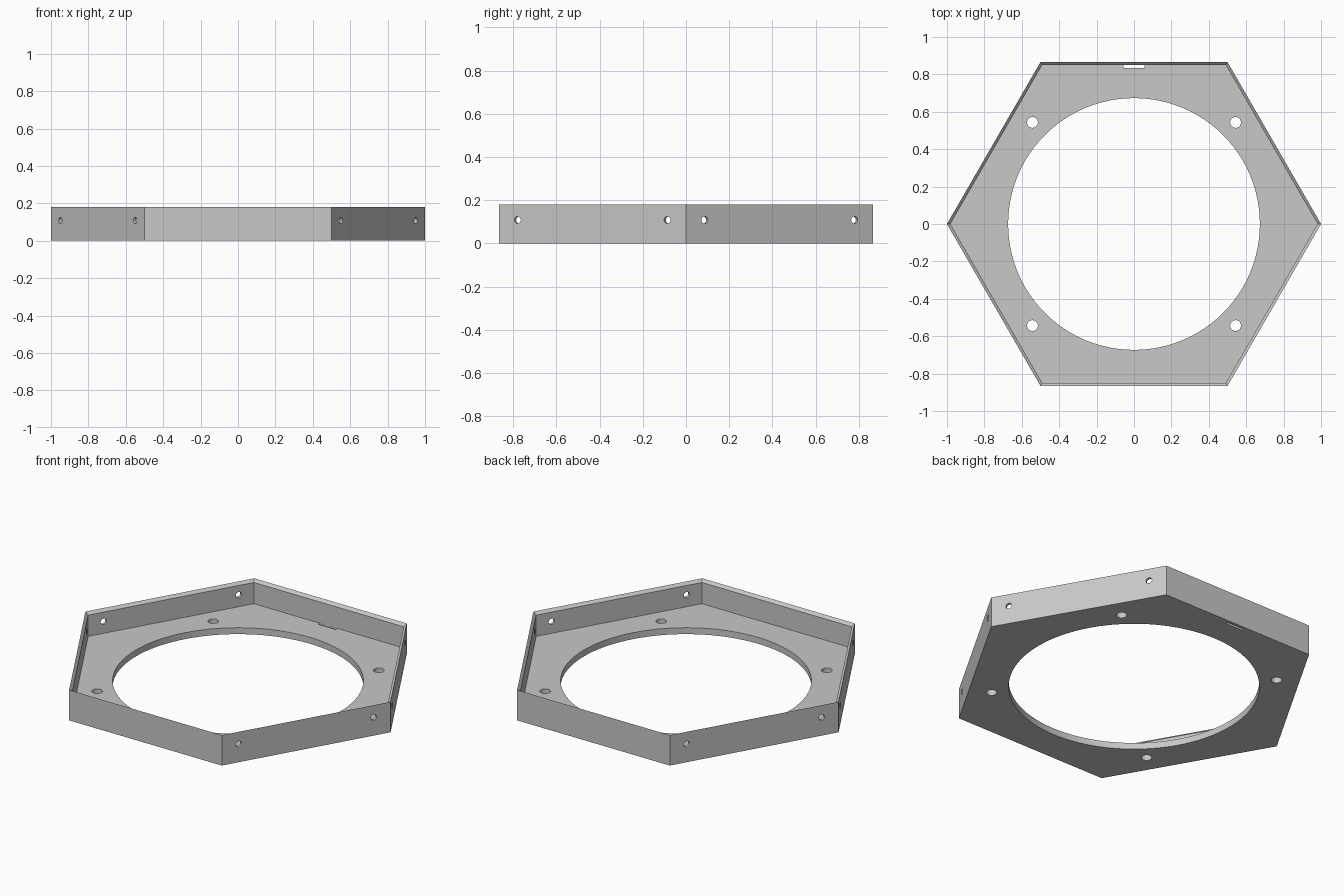
import bpy, bmesh, math
from mathutils import Vector, Matrix

default = bpy.data.objects.get("Cube")
if default:
    bpy.data.objects.remove(default, do_unlink=True)

HEIGHT, FLOOR, WALL = 0.18, 0.038, 0.016
INNER = 1 - WALL / math.cos(math.pi / 6)

grey = bpy.data.materials.new("plain_grey")
grey.use_nodes = True
grey.diffuse_color = (0.58, 0.58, 0.58, 1)
grey.node_tree.nodes["Principled BSDF"].inputs["Base Color"].default_value = grey.diffuse_color


def make_object(name, bm):
    bmesh.ops.recalc_face_normals(bm, faces=bm.faces)
    mesh = bpy.data.meshes.new(name)
    bm.to_mesh(mesh)
    bm.free()
    mesh.materials.append(grey)
    obj = bpy.data.objects.new(name, mesh)
    bpy.context.collection.objects.link(obj)
    return obj


def hex_corner(i, radius=1.0, z=0.0):
    a = math.radians(60 * i)
    return Vector((radius * math.cos(a), radius * math.sin(a), z))


# Hexagonal tray: outer wall, rim sloping inward, inner wall and floor
bm = bmesh.new()
profile = [(1, 0), (1, HEIGHT), (INNER, HEIGHT - WALL), (INNER, FLOOR)]
loops = [[bm.verts.new(hex_corner(i, r, z)) for i in range(6)] for r, z in profile]
for low, high in zip(loops, loops[1:]):
    for i in range(6):
        j = (i + 1) % 6
        bm.faces.new((low[i], low[j], high[j], high[i]))
bm.faces.new(loops[0])
bm.faces.new(loops[-1])
tray = make_object("hexagonal_tray", bm)

# Cutters for all openings
bm = bmesh.new()


def add_cylinder(center, direction, radius, depth, sides):
    turn = Vector(direction).to_track_quat('Z', 'Y').to_matrix().to_4x4()
    bmesh.ops.create_cone(bm, cap_ends=True, segments=sides, radius1=radius,
                          radius2=radius, depth=depth,
                          matrix=Matrix.Translation(center) @ turn)


# Large central opening and four floor holes
add_cylinder((0, 0, 0), (0, 0, 1), 0.673, 0.2, 96)
for sx in (-1, 1):
    for sy in (-1, 1):
        add_cylinder((sx * 0.543, sy * 0.543, 0), (0, 0, 1), 0.029, 0.2, 20)

# Two screw holes in each of the four slanted walls
for side in (0, 2, 3, 5):
    a, b = hex_corner(side), hex_corner(side + 1)
    for t in (0.1, 0.9):
        point = a.lerp(b, t)
        point.z = 0.108
        add_cylinder(point, (a + b).normalized(), 0.017, 0.07, 20)

# Narrow slot in the floor beside the back wall
bmesh.ops.create_cube(bm, size=1, matrix=Matrix.Translation((0, 0.842, 0))
                      @ Matrix.Diagonal((0.114, 0.0155, 0.2, 1)))
cutter = make_object("opening_cutter", bm)
cutter.hide_render = True

cut = tray.modifiers.new("openings", 'BOOLEAN')
cut.operation = 'DIFFERENCE'
cut.solver = 'EXACT'
cut.object = cutter

bpy.ops.object.select_all(action='DESELECT')
tray.select_set(True)
bpy.context.view_layer.objects.active = tray
bpy.ops.object.modifier_apply(modifier=cut.name)
bpy.data.objects.remove(cutter, do_unlink=True)
bpy.ops.object.shade_smooth_by_angle(angle=math.radians(30))
